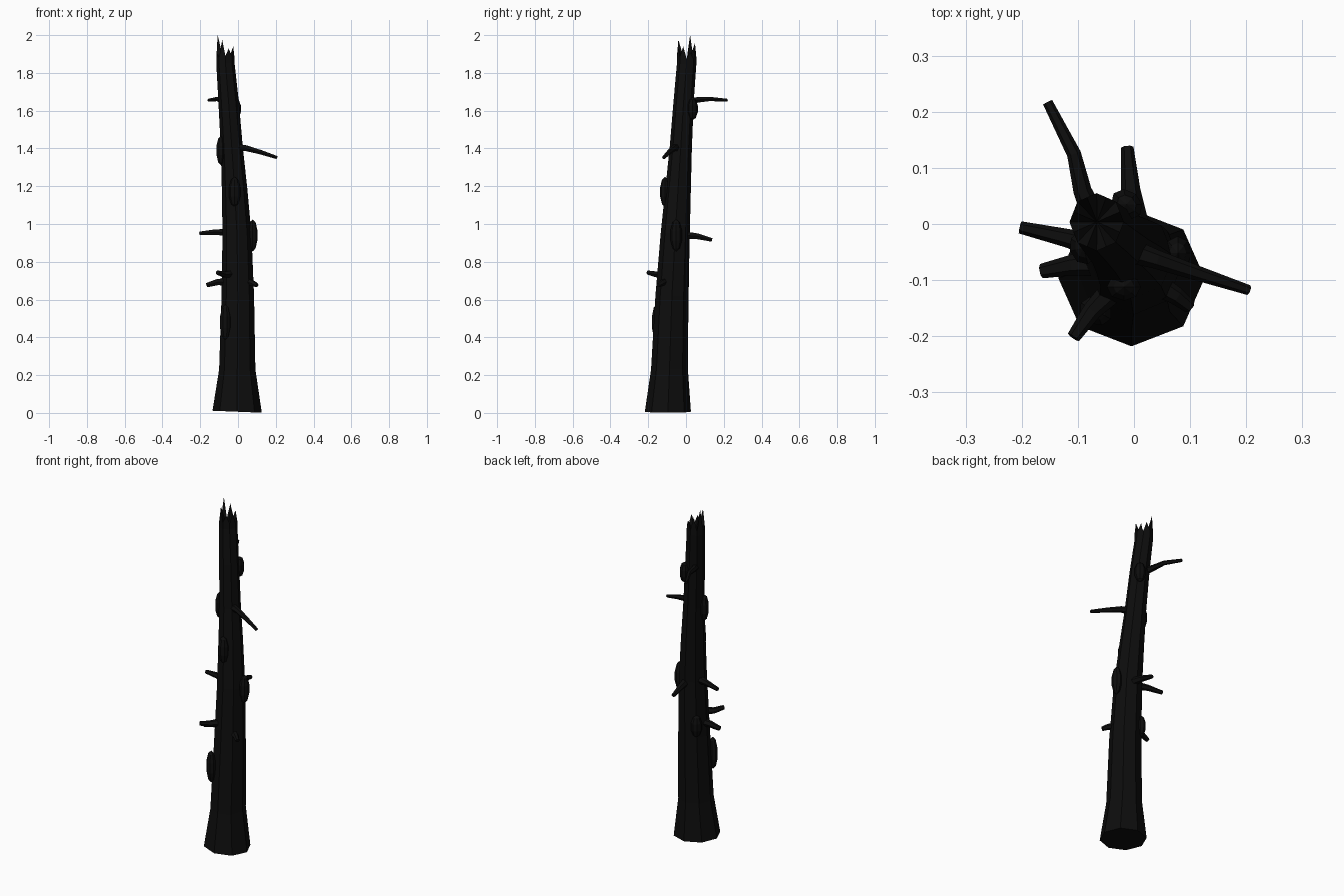
import bpy, bmesh, math, random
from mathutils import Vector, Matrix

if "Cube" in bpy.data.objects:
    bpy.data.objects.remove(bpy.data.objects["Cube"])

random.seed(4)
bark = bpy.data.materials.new("charred_bark")
bark.diffuse_color = (0.004, 0.004, 0.004, 1)
bark.use_nodes = True
bark.node_tree.nodes["Principled BSDF"].inputs["Base Color"].default_value = bark.diffuse_color


def finish(bm, name):
    bmesh.ops.recalc_face_normals(bm, faces=bm.faces)
    me = bpy.data.meshes.new(name)
    bm.to_mesh(me)
    bm.free()
    me.materials.append(bark)
    ob = bpy.data.objects.new(name, me)
    bpy.context.collection.objects.link(ob)
    return ob


def bridge(bm, a, b):
    n = len(a)
    for i in range(n):
        j = (i + 1) % n
        bm.faces.new((a[i], a[j], b[j], b[i]))


# Trunk: octagonal rings (x min, x max, y min, y max, z)
RINGS = [(-.135, .126, -.218, .026, .006), (-.100, .092, -.185, .010, .23),
         (-.087, .085, -.162, .013, .62), (-.082, .071, -.134, .020, .95),
         (-.086, .048, -.108, .026, 1.2), (-.091, .026, -.087, .031, 1.4),
         (-.104, .004, -.066, .041, 1.65), (-.115, -.018, -.048, .055, 1.85)]
bm = bmesh.new()
rings = []
for k, (x0, x1, y0, y1, z) in enumerate(RINGS):
    cx, cy, rx, ry = (x0 + x1) / 2, (y0 + y1) / 2, (x1 - x0) / 2, (y1 - y0) / 2
    ring = []
    for i in range(8):
        a = math.tau * i / 8
        x = cx + rx * math.cos(a)
        tilt = -.04 * x if k == 0 else 0
        ring.append(bm.verts.new((x, cy + ry * math.sin(a), z + tilt)))
    if rings:
        bridge(bm, rings[-1], ring)
    rings.append(ring)
bm.faces.new(rings[0])
# Broken top: splinter tip rising from each side, with valleys between
TIPS = [1.91, 1.93, 1.96, 2.0, 1.90, 1.975, 1.93, 1.94]
core = bm.verts.new((-.066, .004, 1.83))
top = rings[-1]
valley = [bm.verts.new(v.co + Vector((0, 0, random.uniform(.02, .04)))) for v in top]
for i in range(8):
    j = (i + 1) % 8
    mid = (top[i].co + top[j].co) / 2
    tip = bm.verts.new((mid.x, mid.y, TIPS[i]))
    bm.faces.new((top[i], top[j], valley[j], tip, valley[i]))
    bm.faces.new((valley[i], tip, core))
    bm.faces.new((tip, valley[j], core))
finish(bm, "trunk")


# Broken branches: tapered six-sided tubes along a path
def branch(name, pts, r0, r1, sides=6):
    pts = [Vector(p) for p in pts]
    bm = bmesh.new()
    prev = None
    for k, p in enumerate(pts):
        d = (pts[min(k + 1, len(pts) - 1)] - pts[max(k - 1, 0)]).normalized()
        u = d.cross(Vector((0, 0, 1))).normalized()
        w = u.cross(d)
        r = r0 + (r1 - r0) * k / (len(pts) - 1)
        ring = [bm.verts.new(p + r * (math.cos(math.tau * i / sides) * u +
                                      math.sin(math.tau * i / sides) * w)) for i in range(sides)]
        if prev:
            bridge(bm, prev, ring)
        else:
            bm.faces.new(ring)
        prev = ring
    bm.faces.new(prev)
    finish(bm, name)


branch("branch_top_back", [(-.075, .02, 1.65), (-.092, .06, 1.657), (-.107, .125, 1.662), (-.154, .217, 1.655)], .02, .009)
branch("branch_right", [(.0, -.05, 1.405), (.04, -.063, 1.402), (.12, -.09, 1.38), (.205, -.118, 1.352)], .021, .009)
branch("branch_left", [(-.05, -.045, .955), (-.12, -.025, .957), (-.203, -.006, .95)], .022, .011)
branch("branch_back", [(.005, -.01, .94), (-.006, .06, .935), (-.012, .137, .916)], .024, .011)
branch("branch_low_left", [(-.05, -.07, .695), (-.11, -.073, .692), (-.165, -.084, .676)], .024, .013)
branch("branch_low_front", [(-.04, -.12, .735), (-.075, -.155, .733), (-.108, -.202, .743)], .022, .012)
branch("branch_low_right", [(.045, -.11, .695), (.075, -.128, .688), (.1, -.148, .675)], .02, .012)


# Bark knots: low-poly upright lumps flattened against the trunk
def knot(name, pos, facing, height, width=.032, depth=.026):
    bm = bmesh.new()
    m = (Matrix.Translation(pos) @ Matrix.Rotation(math.radians(facing), 4, 'Z')
         @ Matrix.Diagonal((depth, width, height, 1)))
    bmesh.ops.create_uvsphere(bm, u_segments=8, v_segments=5, radius=1, matrix=m)
    finish(bm, name)


knot("knot_front_low", (-.068, -.155, .48), -118, .095)
knot("knot_front_high", (-.018, -.112, 1.17), -90, .08)
knot("knot_right", (.078, -.052, .94), 0, .085)
knot("knot_left", (-.09, -.042, 1.39), 195, .078)
knot("knot_back_high", (-.013, .035, 1.61), 50, .06)
knot("knot_back_low", (-.06, -.012, .69), 132, .065)
